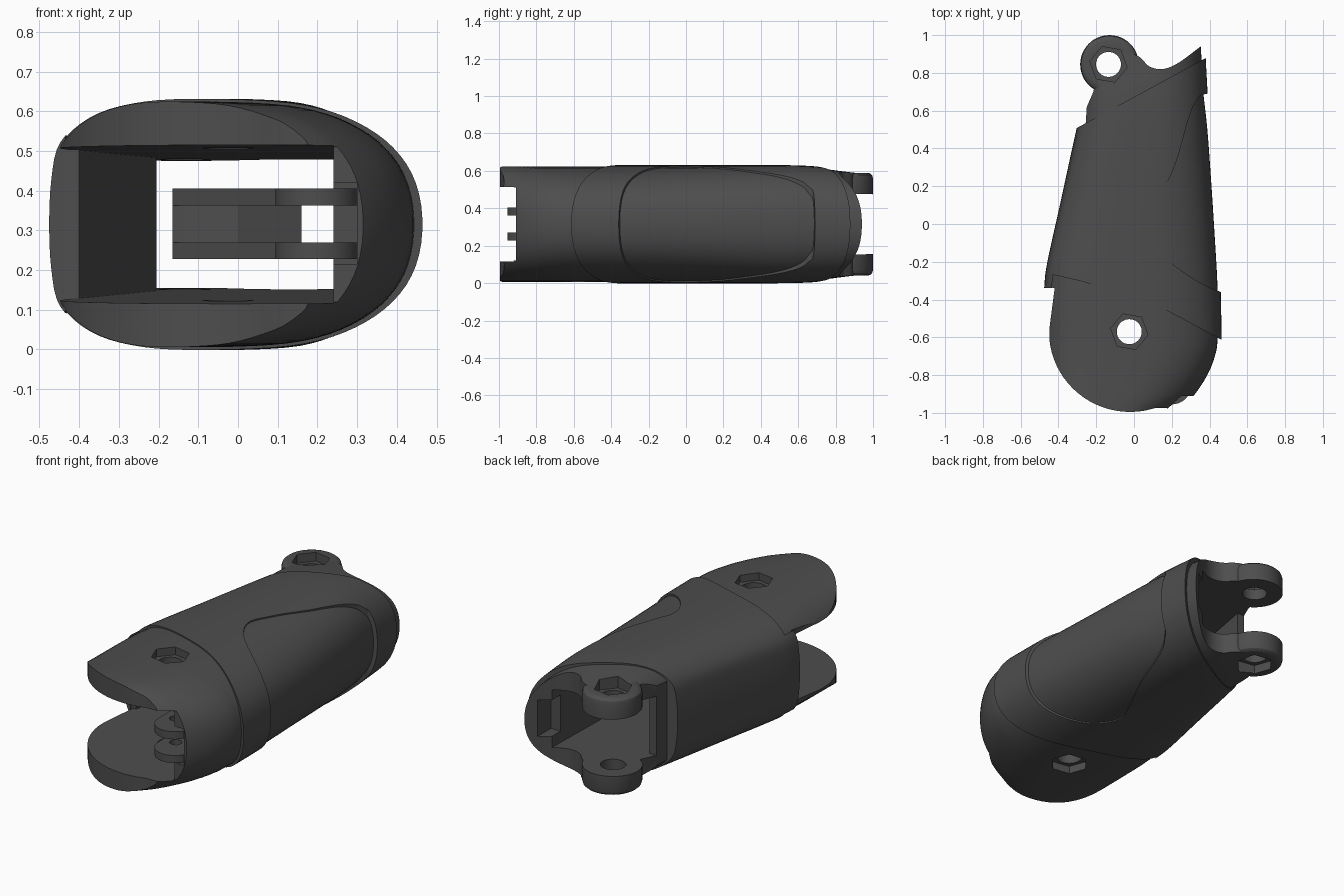
import bpy, bmesh
from math import sin, cos, pi, radians
from mathutils import Vector

if "Cube" in bpy.data.objects:
    bpy.data.objects.remove(bpy.data.objects["Cube"])

MID = 0.315  # mirror height


def skin(name, rings):
    """Closed solid skinned through equal-length rings of 3D points."""
    bm = bmesh.new()
    vs = [[bm.verts.new(p) for p in r] for r in rings]
    n = len(vs[0])
    for a, b in zip(vs, vs[1:]):
        for i in range(n):
            bm.faces.new((a[i], a[(i + 1) % n], b[(i + 1) % n], b[i]))
    bm.faces.new(vs[0])
    bm.faces.new(vs[-1])
    bmesh.ops.recalc_face_normals(bm, faces=bm.faces)
    me = bpy.data.meshes.new(name)
    bm.to_mesh(me)
    bm.free()
    ob = bpy.data.objects.new(name, me)
    bpy.context.collection.objects.link(ob)
    return ob


def spline(pts, steps, closed=False):
    """Catmull-Rom interpolation in any dimension."""
    p = [Vector(q) for q in pts]
    n = len(p)
    at = (lambda i: p[i % n]) if closed else (lambda i: p[max(0, min(n - 1, i))])
    out = []
    for i in range(n if closed else n - 1):
        a, b, c, d = (at(i + k) for k in (-1, 0, 1, 2))
        for s in range(steps):
            t = s / steps
            out.append(0.5 * (2 * b + (c - a) * t + (2 * a - 5 * b + 4 * c - d) * t * t
                              + (3 * b - a - 3 * c + d) * t ** 3))
    return out if closed else out + [p[-1]]


def prism(name, pts, z0, z1):
    return skin(name, [[(p[0], p[1], z) for p in pts] for z in (z0, z1)])


def circle(cx, cy, r, n=48, a0=0.0):
    return [(cx + r * cos(a0 + 2 * pi * i / n), cy + r * sin(a0 + 2 * pi * i / n)) for i in range(n)]


def boolean(ob, tool, op='DIFFERENCE'):
    m = ob.modifiers.new("cut", 'BOOLEAN')
    m.operation, m.object, m.solver = op, tool, 'EXACT'
    bpy.context.view_layer.objects.active = ob
    bpy.ops.object.modifier_apply(modifier=m.name)
    bpy.data.objects.remove(tool)


# Cross-section: flat top and bottom, boxy left side, round right side
HALF = [(0, .12), (.005, .35), (.02, .6), (.06, .76), (.13, .89), (.22, .965), (.33, 1), (.5, 1),
        (.65, .972), (.76, .9), (.85, .78), (.92, .62), (.97, .41), (.995, .15)]
SECTION = spline(HALF + [(u, -v) for u, v in reversed(HALF)], 3, True)


def loft(name, stations):
    """Stations: y, left x, right x, half height."""
    return skin(name, [[(l + (r - l) * u, y, MID + h * v) for u, v in SECTION]
                       for y, l, r, h in spline(stations, 4)])


# Inner core: cheeks at the front, neck at the back
shell = loft("finger_shell", [
    (-1.0, -.47, .21, .308), (-.95, -.47, .275, .308), (-.9, -.47, .325, .308), (-.8, -.47, .39, .308),
    (-.7, -.47, .43, .308), (-.6, -.47, .445, .308), (-.35, -.46, .445, .308), (0, -.4, .425, .308),
    (.3, -.33, .405, .308), (.52, -.29, .388, .307), (.7, -.29, .368, .298), (.85, -.3, .36, .28),
    (1.0, -.3, .352, .262)])
arc = [(-.02 + .43 * cos(radians(a)), -.57 + .425 * sin(radians(a))) for a in range(180, 281, 5)]
outline = arc + [(.11, -.975), (.17, -.973), (.2, -.992), (.23, -.955), (.7, -.955), (.7, .945), (.36, .945)]
outline += [tuple(p) for p in spline([(.34, .93), (.23, .85), (.15, .82), (.08, .835), (.02, .89), (-.1, .93)], 5)]
outline += [(-.2, .8), (-.215, .7), (-.25, .62), (-.258, .5), (-.6, .3), (-.6, -.3), (-.42, -.34)]
boolean(shell, prism("core_trim", outline, -.2, .9), 'INTERSECT')

# Raised sleeve with slanted ends and a recessed side panel
sleeve = loft("sleeve", [
    (-.75, -.49, .47, .313), (-.6, -.485, .466, .314), (-.34, -.475, .461, .315), (-.2, -.458, .452, .315),
    (.1, -.392, .434, .315), (.4, -.327, .412, .315), (.6, -.283, .397, .313), (.75, -.26, .388, .304),
    (.9, -.24, .38, .29), (1.0, -.22, .376, .28)])
edge = [tuple(p) for p in spline([(-.43, -.268), (-.2, -.325), (.1, -.425), (.42, -.59), (.6, -.69)], 5)]
boolean(sleeve, prism("sleeve_trim", [(-.6, -.34), (-.435, -.34)] + edge + [(.6, .998), (-.6, .347)], -.2, .9),
        'INTERSECT')
panel = spline([(.7, -.42), (.46, -.36), (.3, -.28), (.15, -.16), (.08, -.02), (.13, .12), (.22, .32),
                (.29, .56), (.33, .65), (.39, .69), (.7, .705)], 6)
boolean(sleeve, prism("panel_cut", panel, -.2, .9))
boolean(shell, sleeve, 'UNION')

# Hinge ears at the back
for s in (1, -1):
    rings = [[(x, y, MID + s * z) for x, y in circle(-.13, .845, r)]
             for r, z in ((.155, .155), (.155, .245), (.15, .262), (.14, .271), (.125, .275))]
    boolean(shell, skin("ear", rings), 'UNION')

# Tapered cavity, open on the left at both joints
hole = [(.24, -1.2), (.24, -.91), (.24, 1.2), (-.7, 1.2), (-.7, .62), (-.205, .62), (-.4, -.34),
        (-.7, -.34), (-.7, -1.2)]
boolean(shell, skin("cavity", [[(x, y, MID + s * (.2 - .02 * (y + 1))) for x, y in hole] for s in (-1, 1)]))
boolean(shell, prism("front_lip_cut", [(.2, -1.2), (.7, -1.2), (.7, -.91), (.2, -.91)], .12, .51))
for y0, y1 in ((-1.2, -.3), (.78, 1.2)):
    boolean(shell, prism("wall_groove", [(.1, y0), (.3, y0), (.3, y1), (.1, y1)], .215, .42))

# Axle holes with hexagonal nut pockets
for cx, cy, floor in ((-.025, -.57, .265), (-.135, .845, .225)):
    boolean(shell, prism("axle", circle(cx, cy, .066), -.2, .9))
    for s in (1, -1):
        boolean(shell, prism("nut", circle(cx, cy, .1, 6, radians(-10)), MID + s * floor, MID + s * .5))

# Inner tendon bracket: two round-nosed plates joined by a web
nose = [(.2 + .105 * cos(radians(a)), -.85 + .105 * sin(radians(a))) for a in range(180, 351, 10)]
plate = nose + [(.31, -.1), (.1, -.05), (-.165, -.1), (-.165, -.2), (.095, -.45)]
parts = [shell]
for name, z0, z1 in (("bracket_lower_plate", .228, .27), ("bracket_upper_plate", .362, .405)):
    p = prism(name, plate, z0, z1)
    boolean(p, prism("pin_hole", circle(.17, -.8, .032, 24), 0, .6))
    parts.append(p)
parts.append(prism("bracket_web", [(-.165, -.2), (-.125, -.2), (0, -.22), (.16, -.16), (.16, -.07), (-.165, -.1)],
                   .265, .367))

# Dark grey plastic
mat = bpy.data.materials.new("dark_grey_plastic")
mat.diffuse_color = (.075, .075, .075, 1)
mat.use_nodes = True
mat.node_tree.nodes["Principled BSDF"].inputs["Base Color"].default_value = mat.diffuse_color
bpy.ops.object.select_all(action='DESELECT')
for ob in parts:
    ob.data.materials.clear()
    ob.data.materials.append(mat)
    for f in ob.data.polygons:
        f.material_index = 0
    ob.select_set(True)
bpy.context.view_layer.objects.active = shell
bpy.ops.object.shade_smooth_by_angle(angle=radians(28))
